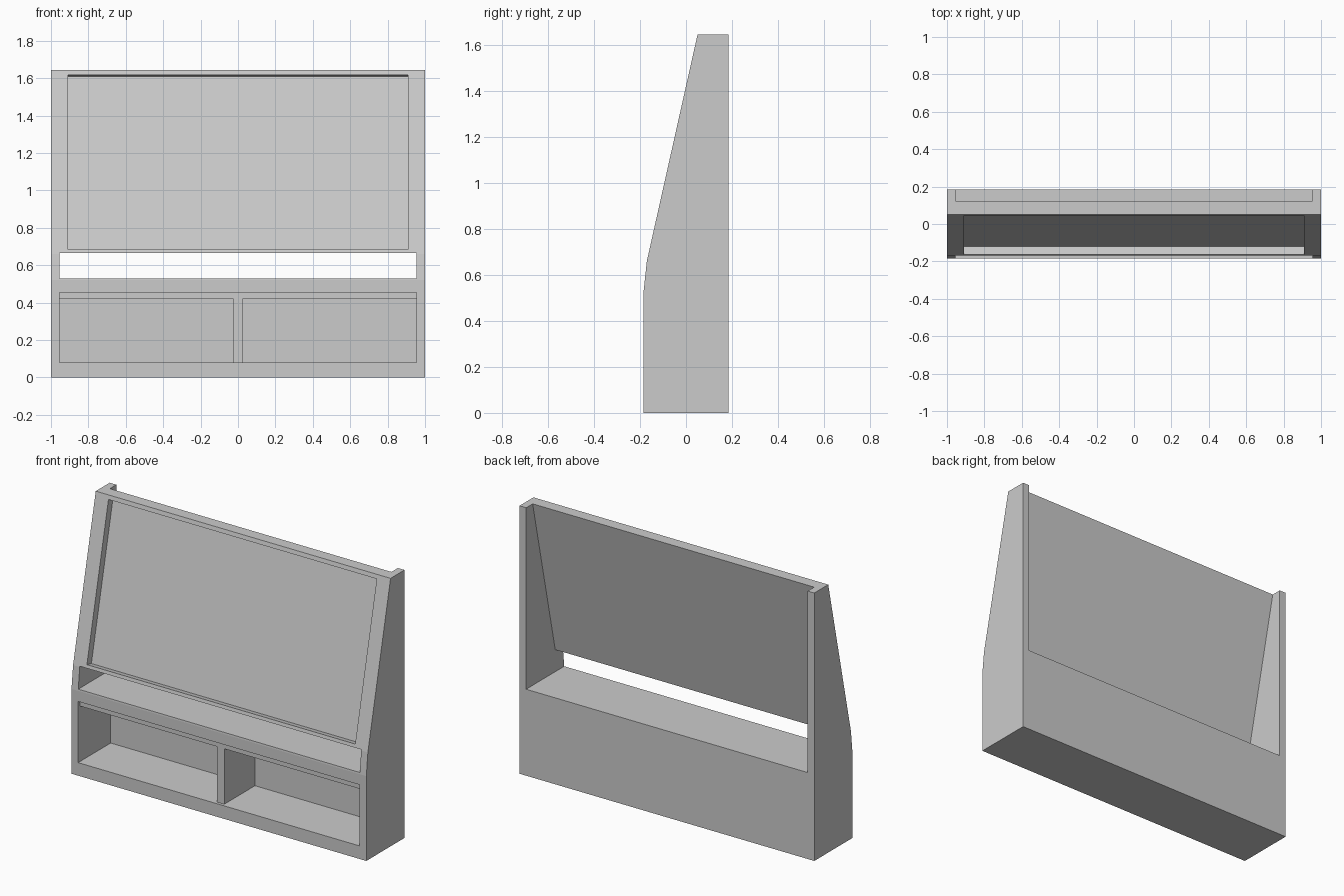
import bpy, bmesh
from mathutils import Vector

if "Cube" in bpy.data.objects:
    bpy.data.objects.remove(bpy.data.objects["Cube"])


def prism(name, profile, x0, x1):
    """Extrude a (y, z) profile along x from x0 to x1."""
    bm = bmesh.new()
    face = bm.faces.new([bm.verts.new((x0, y, z)) for y, z in profile])
    ext = bmesh.ops.extrude_face_region(bm, geom=[face])
    moved = [v for v in ext["geom"] if isinstance(v, bmesh.types.BMVert)]
    bmesh.ops.translate(bm, verts=moved, vec=(x1 - x0, 0, 0))
    bmesh.ops.recalc_face_normals(bm, faces=bm.faces)
    mesh = bpy.data.meshes.new(name)
    bm.to_mesh(mesh)
    bm.free()
    ob = bpy.data.objects.new(name, mesh)
    bpy.context.collection.objects.link(ob)
    return ob


def rect(y0, y1, z0, z1):
    return [(y0, z0), (y1, z0), (y1, z1), (y0, z1)]


# Sloping front line
low, high = Vector((-0.17, 0.66)), Vector((0.05, 1.643))
slope = (high.x - low.x) / (high.y - low.y)
inward = Vector((1, -slope)).normalized()


def front(z):
    return Vector((low.x + (z - low.y) * slope, z))


# Whole cabinet silhouette
body = prism("display_cabinet",
             [(-0.185, 0), (0.185, 0), (0.185, 1.643), high, low, (-0.185, 0.52)],
             -1, 1)

# Open space behind the sloping panel, running through above the shelf
back = 0.072
rear = [(-0.4, 0.53), (0.4, 0.53), (0.4, 1.75), (front(1.75).x + back, 1.75),
        (front(0.665).x + back, 0.665), (-0.4, 0.665)]
cutters = [prism("rear_opening_cutter", rear, -0.955, 0.955)]

# Recess in the sloping panel, square to its face
a, b = front(0.685), front(1.618)
screen = [a - inward * 0.1, b - inward * 0.1, b + inward * 0.045, a + inward * 0.045]
cutters.append(prism("panel_recess_cutter", screen, -0.91, 0.91))

# Shallow front recess that sets back the rail and divider
cutters.append(prism("front_recess_cutter", rect(-0.3, -0.167, 0.08, 0.455),
                     -0.955, 0.955))

# Two storage compartments
for side, x0, x1 in (("left", -0.955, -0.024), ("right", 0.024, 0.955)):
    cutters.append(prism(side + "_compartment_cutter",
                         rect(-0.3, 0.13, 0.08, 0.42), x0, x1))

for c in cutters:
    c.hide_render = True
    c.hide_set(True)
    mod = body.modifiers.new(c.name, "BOOLEAN")
    mod.operation = "DIFFERENCE"
    mod.solver = "EXACT"
    mod.object = c
